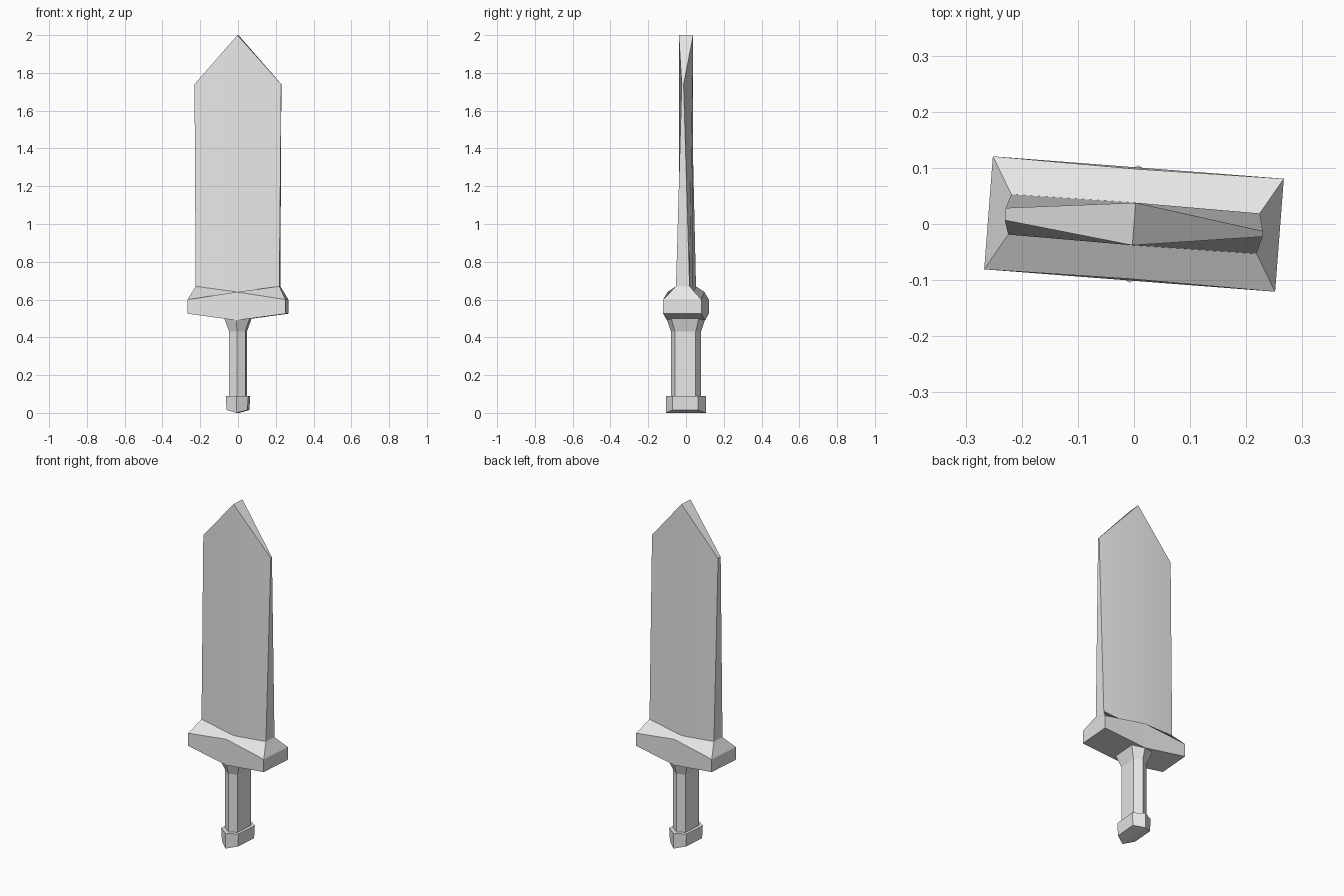
import bpy, bmesh, math

cube = bpy.data.objects.get("Cube")
if cube:
    bpy.data.objects.remove(cube)

TURN = math.radians(-4.4)  # the whole sword is turned slightly

steel = bpy.data.materials.new("pale grey")
steel.use_nodes = True
GREY = (0.8, 0.8, 0.8, 1)
steel.diffuse_color = GREY
steel.node_tree.nodes["Principled BSDF"].inputs["Base Color"].default_value = GREY


def ring(bm, width, side, mid, z_side, z_mid, left_side=None):
    """Six-sided ring: two points on each side and one at mid front and back."""
    ls = side if left_side is None else left_side
    pts = [(width, side, z_side), (0, mid, z_mid), (-width, ls, z_side),
           (-width, -ls, z_side), (0, -mid, z_mid), (width, -side, z_side)]
    return [bm.verts.new(p) for p in pts]


def loft(name, rings):
    """Join rings from bottom to top and close both ends with folded caps."""
    bm = bmesh.new()
    loops = [ring(bm, *r) for r in rings]
    for low, high in zip(loops, loops[1:]):
        for i in range(6):
            j = (i + 1) % 6
            bm.faces.new((low[i], low[j], high[j], high[i]))
    for end in (loops[0], loops[-1]):
        bm.faces.new((end[0], end[1], end[4], end[5]))
        bm.faces.new((end[1], end[2], end[3], end[4]))
    bmesh.ops.recalc_face_normals(bm, faces=bm.faces)
    mesh = bpy.data.meshes.new(name)
    bm.to_mesh(mesh)
    bm.free()
    mesh.materials.append(steel)
    obj = bpy.data.objects.new(name, mesh)
    obj.rotation_euler.z = TURN
    bpy.context.collection.objects.link(obj)
    return obj


# Pommel: hexagonal block with a ridged underside
loft("pommel", [(0.055, 0.068, 0.105, 0.015, 0),
                (0.06, 0.068, 0.105, 0.09, 0.09)])

# Grip: hexagonal column flaring out under the guard
loft("grip", [(0.043, 0.055, 0.08, 0.08, 0.08),
              (0.043, 0.055, 0.08, 0.43, 0.43),
              (0.067, 0.073, 0.1, 0.5, 0.492)])

# Guard: wide bar, thicker in the middle, sloping up to the blade
loft("guard", [(0.26, 0.101, 0.101, 0.525, 0.49),
               (0.26, 0.101, 0.098, 0.6, 0.64),
               (0.222, 0.036, 0.038, 0.67, 0.64)])

# Blade: thick middle, thin edges, pointed tip
blade = loft("blade", [(0.222, 0.036, 0.038, 0.67, 0.64),
                       (0.23, 0.005, 0.038, 1.74, 2, 0.011)])
for poly in blade.data.polygons:
    poly.use_smooth = True
bpy.context.view_layer.objects.active = blade
blade.select_set(True)
bpy.ops.object.shade_smooth_by_angle(angle=math.radians(30))
